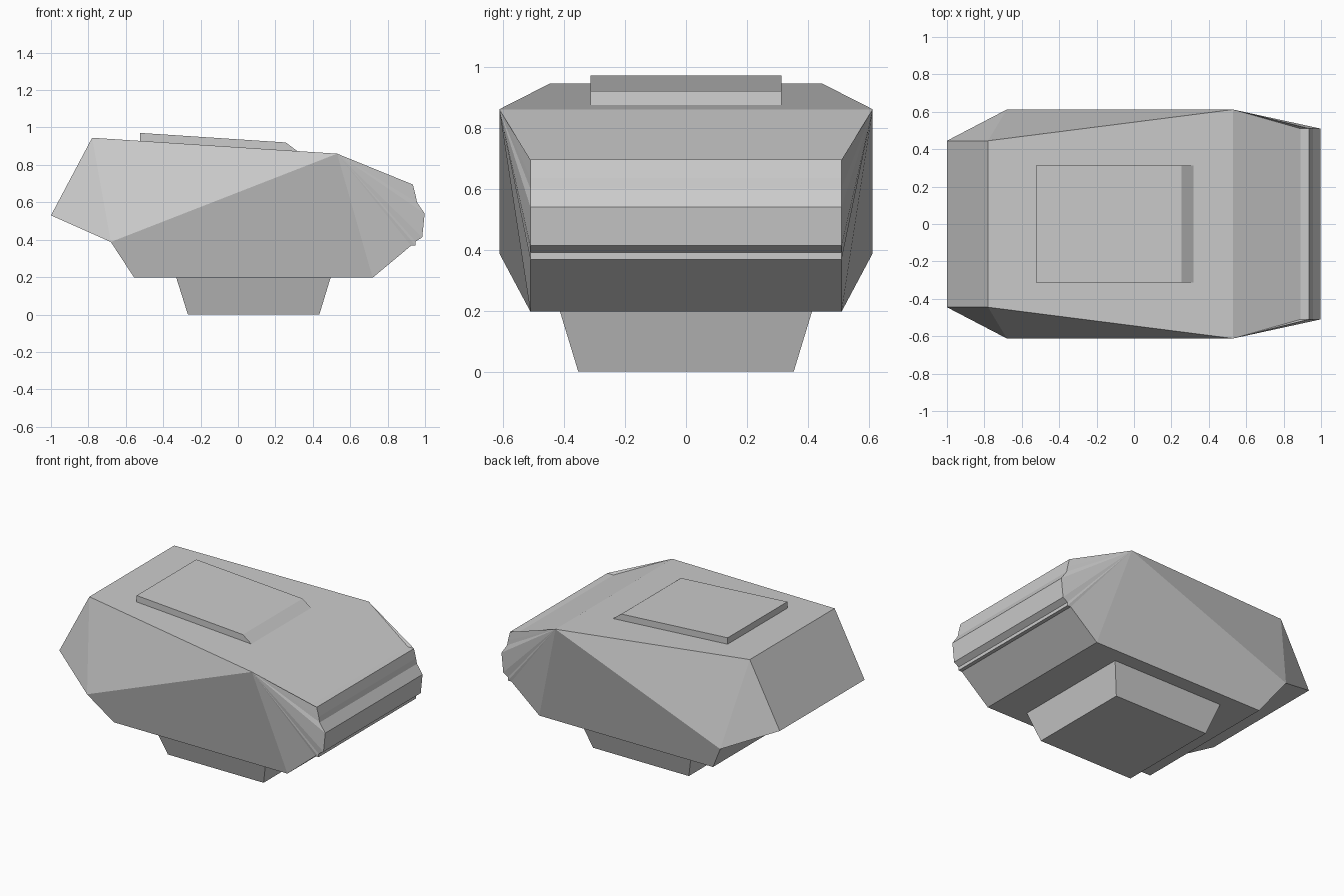
import bpy
import bmesh

cube = bpy.data.objects.get("Cube")
if cube:
    bpy.data.objects.remove(cube, do_unlink=True)

GREY = (0.6, 0.6, 0.6, 1.0)
grey = bpy.data.materials.new("light grey")
grey.use_nodes = True
grey.diffuse_color = GREY
grey.node_tree.nodes["Principled BSDF"].inputs["Base Color"].default_value = GREY


def mirrored_solid(name, outline, sides):
    """Closed solid: outline of (x, half width, z), bridged across y, with side faces."""
    bm = bmesh.new()
    left = [bm.verts.new((x, -w, z)) for x, w, z in outline]
    right = [bm.verts.new((x, w, z)) for x, w, z in outline]
    for i in range(len(outline)):
        bm.faces.new((left[i - 1], left[i], right[i], right[i - 1]))
    for side in sides:
        bm.faces.new([left[i] for i in side])
        bm.faces.new([right[i] for i in reversed(side)])
    bmesh.ops.recalc_face_normals(bm, faces=bm.faces)
    mesh = bpy.data.meshes.new(name)
    bm.to_mesh(mesh)
    bm.free()
    mesh.materials.append(grey)
    obj = bpy.data.objects.new(name, mesh)
    bpy.context.collection.objects.link(obj)
    return obj


# Faceted hull with a stepped nose
NOSE_W = 0.51
nose = [(0.89, 0.695), (0.935, 0.695), (0.95, 0.635), (0.957, 0.6),
        (0.998, 0.54), (0.985, 0.413), (0.95, 0.39), (0.95, 0.368), (0.925, 0.368)]
hull = [(-1.0, 0.445, 0.53), (-0.78, 0.445, 0.945), (0.53, 0.612, 0.86)]
hull += [(x, NOSE_W, z) for x, z in nose]
hull += [(0.72, NOSE_W, 0.197), (-0.555, NOSE_W, 0.197), (-0.68, 0.612, 0.388)]
tail, roof, shoulder = 0, 1, 2
front_low = 3 + len(nose)
back_low, hip = front_low + 1, front_low + 2
sides = [(tail, roof, hip), (roof, shoulder, hip),
         (shoulder, front_low, back_low, hip)]
sides += [(shoulder, i, i + 1) for i in range(3, front_low)]
mirrored_solid("hull", hull, sides)

# Raised hatch plate following the roof slope
HATCH_W = 0.313
hatch = [(-0.525, 0.92), (-0.525, 0.971), (0.255, 0.92), (0.318, 0.873), (0.3, 0.866)]
mirrored_solid("roof_hatch", [(x, HATCH_W, z) for x, z in hatch], [range(len(hatch))])

# Tapered mounting base under the hull
base = [(-0.268, 0.353, 0.0), (-0.33, 0.413, 0.197),
        (0.495, 0.413, 0.197), (0.435, 0.353, 0.0)]
mirrored_solid("mounting_base", base, [range(len(base))])
